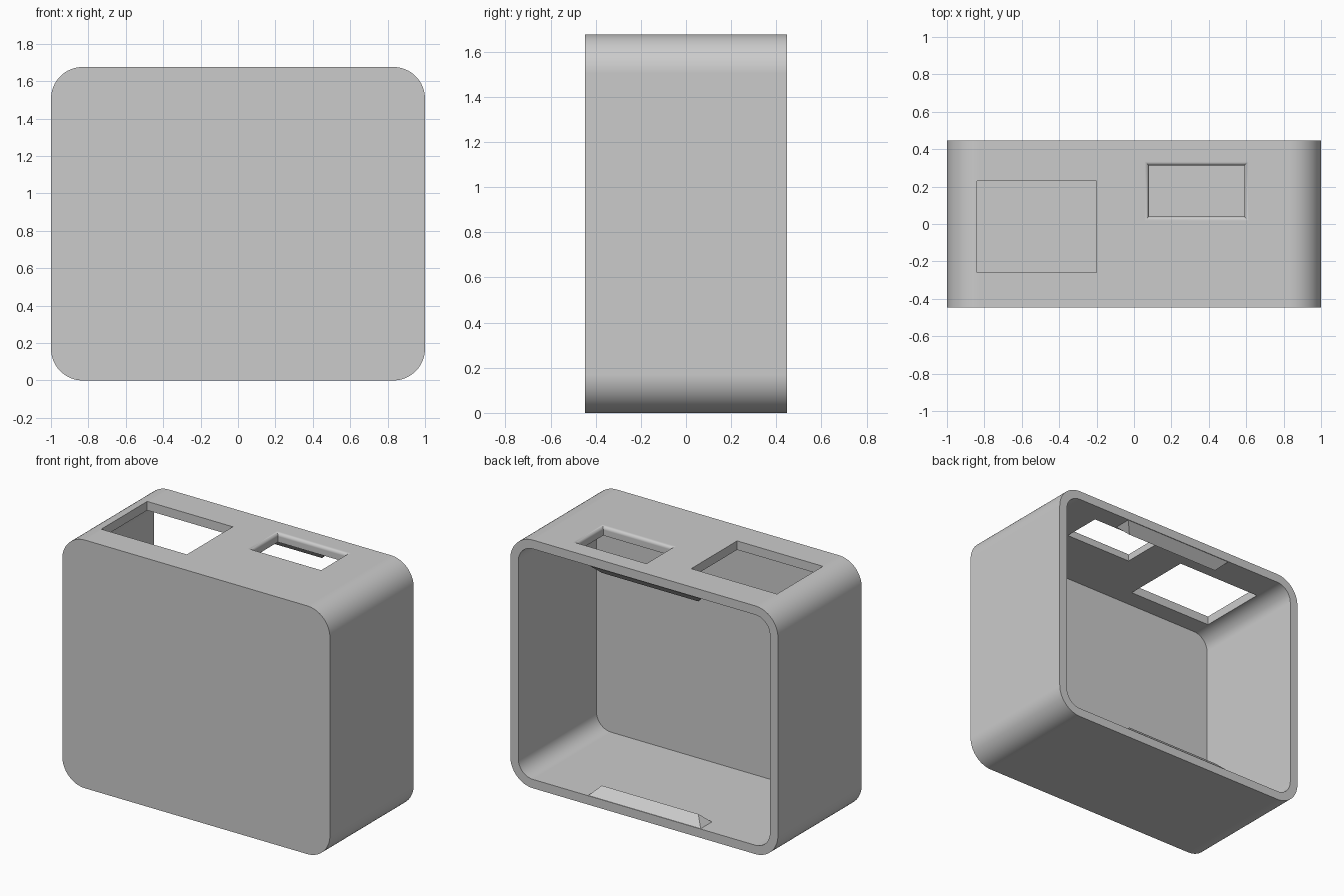
import bpy, bmesh, math
from mathutils import Vector

if "Cube" in bpy.data.objects:
    bpy.data.objects.remove(bpy.data.objects["Cube"], do_unlink=True)

WIDTH, DEPTH, HEIGHT = 2.0, 0.894, 1.676
WALL, RADIUS = 0.06, 0.17
BACK = DEPTH / 2

grey = bpy.data.materials.new("light_grey")
grey.use_nodes = True
grey.diffuse_color = (0.6, 0.6, 0.6, 1)
grey.node_tree.nodes["Principled BSDF"].inputs["Base Color"].default_value = (0.6, 0.6, 0.6, 1)


def finish(name, bm):
    bmesh.ops.recalc_face_normals(bm, faces=bm.faces)
    mesh = bpy.data.meshes.new(name)
    bm.to_mesh(mesh)
    bm.free()
    mesh.materials.append(grey)
    obj = bpy.data.objects.new(name, mesh)
    bpy.context.collection.objects.link(obj)
    return obj


def loft(name, rings):
    """Closed solid through equal-length rings of points."""
    bm = bmesh.new()
    loops = [[bm.verts.new(p) for p in ring] for ring in rings]
    for a, b in zip(loops, loops[1:]):
        for i in range(len(a)):
            j = (i + 1) % len(a)
            bm.faces.new((a[i], a[j], b[j], b[i]))
    bm.faces.new(loops[0])
    bm.faces.new(loops[-1])
    return finish(name, bm)


def rounded_ring(inset, y, steps=16):
    """Rounded rectangle in the xz plane, inset from the outer size."""
    r = RADIUS - inset
    cx, cz = WIDTH / 2 - RADIUS, HEIGHT / 2 - RADIUS
    ring = []
    for corner, (sx, sz) in enumerate([(1, 1), (-1, 1), (-1, -1), (1, -1)]):
        for k in range(steps + 1):
            a = (corner + k / steps) * math.pi / 2
            ring.append((sx * cx + r * math.cos(a), y,
                         HEIGHT / 2 + sz * cz + r * math.sin(a)))
    return ring


def rect_ring(x0, x1, y0, y1, grow, z):
    return [(x0 - grow, y0 - grow, z), (x1 + grow, y0 - grow, z),
            (x1 + grow, y1 + grow, z), (x0 - grow, y1 + grow, z)]


def cut(obj, cutter):
    cutter.hide_render = True
    mod = obj.modifiers.new("cut", 'BOOLEAN')
    mod.operation, mod.solver, mod.object = 'DIFFERENCE', 'EXACT', cutter
    bpy.context.view_layer.objects.active = obj
    bpy.ops.object.modifier_apply(modifier=mod.name)
    bpy.data.objects.remove(cutter, do_unlink=True)


# Case: rounded box, hollow and open at the back
case = loft("case", [rounded_ring(0, -BACK), rounded_ring(0, BACK)])
cut(case, loft("cavity_cutter", [rounded_ring(WALL, -BACK + WALL), rounded_ring(WALL, BACK + 0.2)]))

# Large plain opening in the top
large = (-0.84, -0.2, -0.26, 0.23)
cut(case, loft("large_opening_cutter", [rect_ring(*large, 0, z) for z in (HEIGHT - 0.2, HEIGHT + 0.2)]))

# Small opening in the top with a rounded-over rim
small, fillet, steps = (0.08, 0.59, 0.04, 0.312), 0.022, 8
rings = [rect_ring(*small, 0, HEIGHT - 0.2)]
for k in range(steps + 1):
    a = k / steps * math.pi / 2
    rings.append(rect_ring(*small, fillet * (1 - math.cos(a)), HEIGHT - fillet + fillet * math.sin(a)))
rings.append(rect_ring(*small, fillet, HEIGHT + 0.2))
cut(case, loft("small_opening_cutter", rings))

bpy.ops.object.select_all(action='DESELECT')
case.select_set(True)
bpy.context.view_layer.objects.active = case
bpy.ops.object.shade_smooth_by_angle(angle=math.radians(30))
weighted = case.modifiers.new("even_shading", 'WEIGHTED_NORMAL')
weighted.keep_sharp = True


# Snap ridges with sloped ends on the floor and ceiling by the open back
def snap_ridge(name, z, up):
    size, half, y = 0.06, 0.42, BACK - 0.064
    bm = bmesh.new()
    for sx in (-1, 1):
        for dy in (-size, size):
            bm.verts.new(Vector((sx * half, y + dy, z)))
        bm.verts.new(Vector((sx * (half - size), y, z + up * size)))
    bmesh.ops.convex_hull(bm, input=bm.verts)
    bmesh.ops.dissolve_limit(bm, angle_limit=0.01, verts=bm.verts, edges=bm.edges)
    return finish(name, bm)


snap_ridge("lower_snap_ridge", WALL, 1)
snap_ridge("upper_snap_ridge", HEIGHT - WALL, -1)
